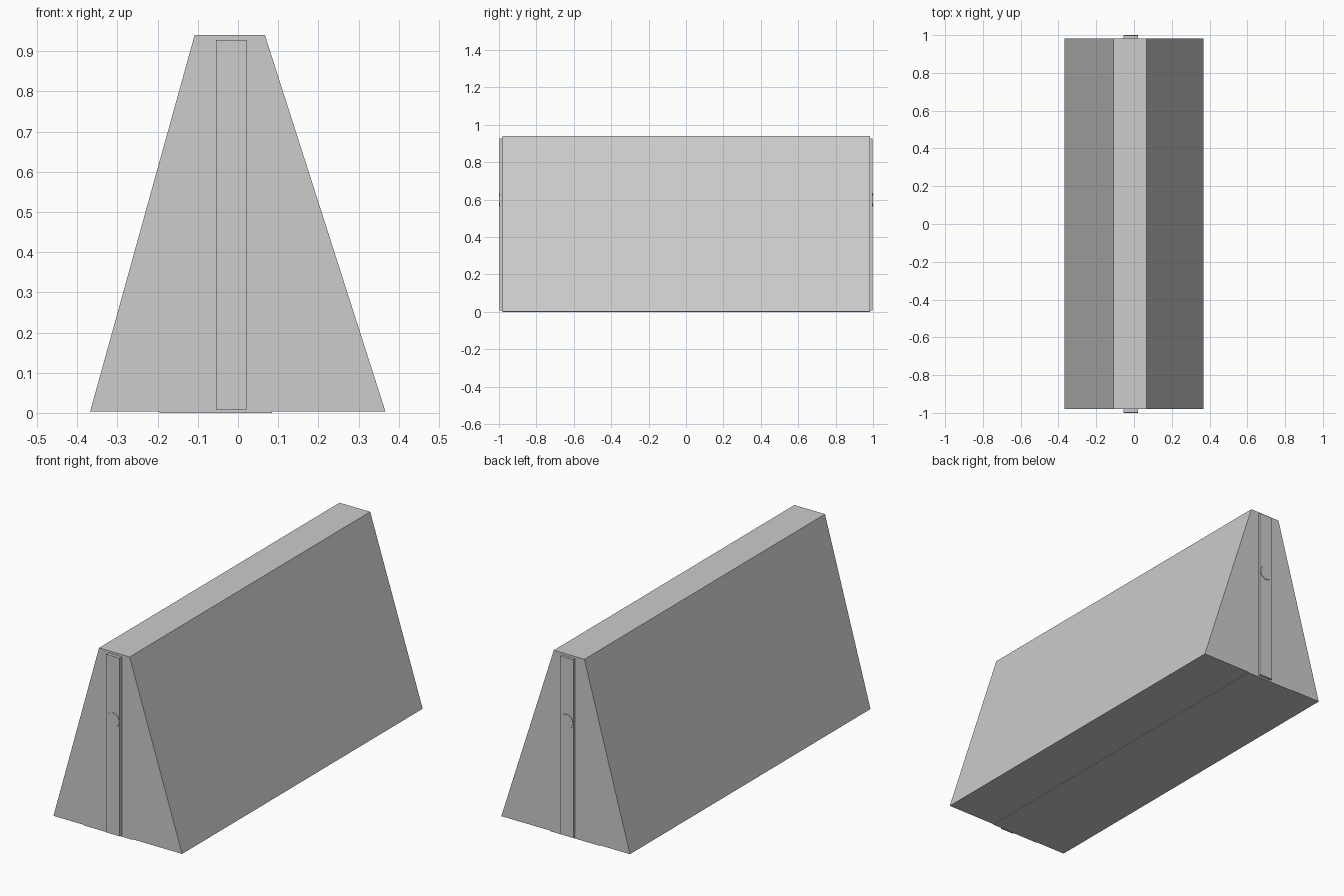
import bpy
import bmesh
from math import radians
from mathutils import Matrix, Vector

cube = bpy.data.objects.get("Cube")
if cube:
    bpy.data.objects.remove(cube, do_unlink=True)

grey = bpy.data.materials.new("light_grey")
grey.use_nodes = True
colour = (0.604, 0.604, 0.604, 1)
grey.diffuse_color = colour
grey.node_tree.nodes["Principled BSDF"].inputs["Base Color"].default_value = colour


def finish(name, bm):
    bmesh.ops.recalc_face_normals(bm, faces=bm.faces)
    mesh = bpy.data.meshes.new(name)
    bm.to_mesh(mesh)
    bm.free()
    mesh.materials.append(grey)
    obj = bpy.data.objects.new(name, mesh)
    bpy.context.collection.objects.link(obj)
    return obj


def prism(name, profile, y0, y1):
    """Extrude an x-z profile along y."""
    bm = bmesh.new()
    face = bm.faces.new([bm.verts.new((x, y0, z)) for x, z in profile])
    new = bmesh.ops.extrude_face_region(bm, geom=[face])["geom"]
    verts = [v for v in new if isinstance(v, bmesh.types.BMVert)]
    bmesh.ops.translate(bm, verts=verts, vec=Vector((0, y1 - y0, 0)))
    return finish(name, bm)


def box(name, x0, x1, y0, y1, z0, z1):
    return prism(name, [(x0, z0), (x1, z0), (x1, z1), (x0, z1)], y0, y1)


# Tapered body and the thin plate under it
FRONT, BACK = -0.98, 0.983
prism("body", [(-0.368, 0.003), (0.367, 0.003), (0.067, 0.94), (-0.108, 0.94)], FRONT, BACK)
box("base_plate", -0.195, 0.085, FRONT, BACK, 0, 0.004)

# Upright strip with a low round disc on each end
STRIP_X = -0.0165
for end, side, wall in (("front", -1, FRONT), ("back", 1, BACK)):
    y0, y1 = sorted((wall - side * 0.01, side * 0.997))
    box(end + "_strip", STRIP_X - 0.0385, STRIP_X + 0.0385, y0, y1, 0.008, 0.928)
    bm = bmesh.new()
    place = Matrix.Translation((STRIP_X, side * 0.995, 0.6)) @ Matrix.Rotation(radians(90), 4, "X")
    bmesh.ops.create_cone(bm, cap_ends=True, segments=32, radius1=0.037, radius2=0.037,
                          depth=0.01, matrix=place)
    disc = finish(end + "_disc", bm)
    bpy.ops.object.select_all(action="DESELECT")
    disc.select_set(True)
    bpy.context.view_layer.objects.active = disc
    bpy.ops.object.shade_smooth_by_angle()
